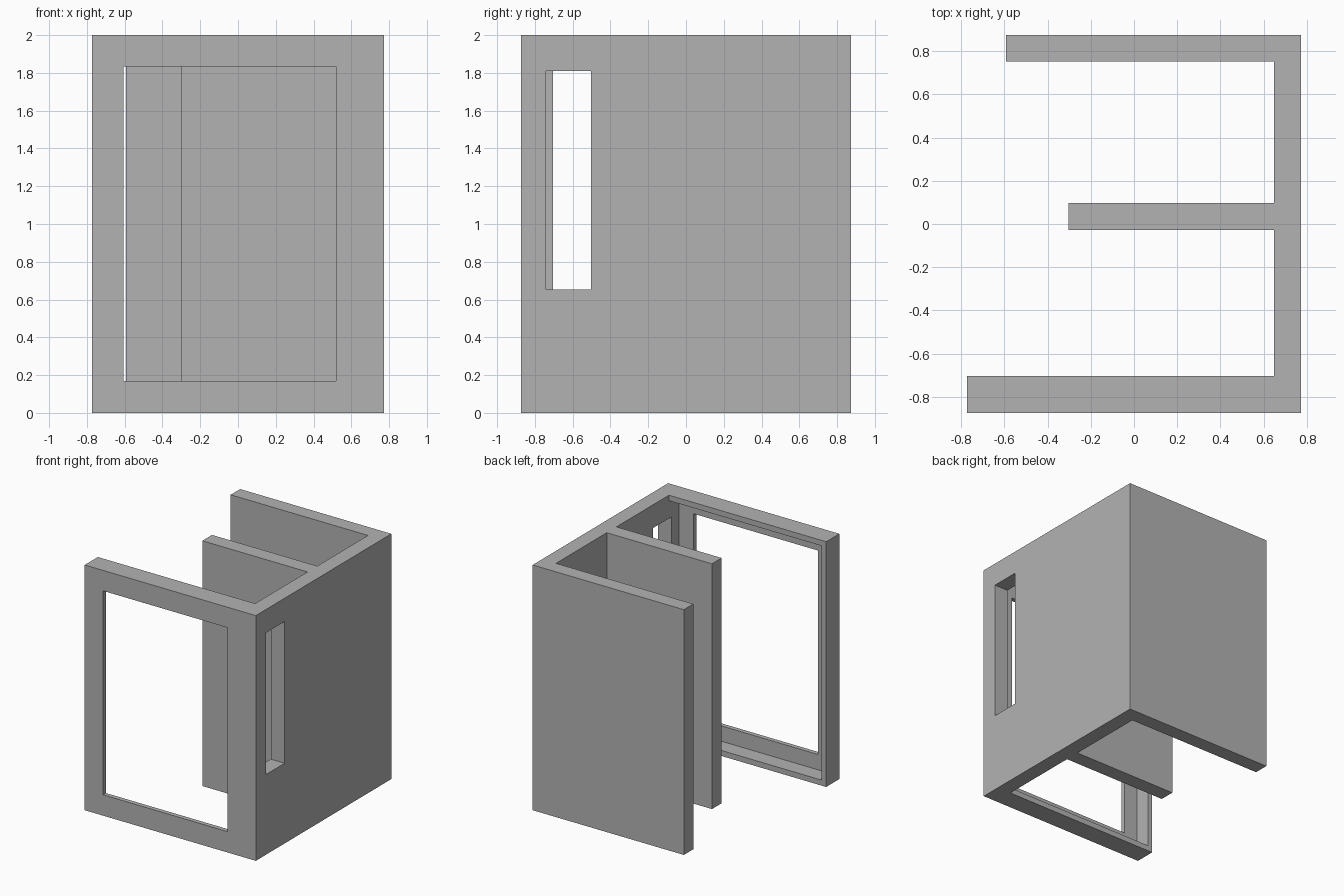
import bpy
import bmesh

default = bpy.data.objects.get("Cube")
if default:
    bpy.data.objects.remove(default, do_unlink=True)

# Single plain grey
GREY = (0.45, 0.45, 0.45, 1.0)
grey = bpy.data.materials.new("plain_grey")
grey.use_nodes = True
grey.diffuse_color = GREY
grey.node_tree.nodes["Principled BSDF"].inputs["Base Color"].default_value = GREY


def extrude_profile(name, points, z0, z1):
    """Solid made by raising a flat outline from z0 to z1."""
    bm = bmesh.new()
    face = bm.faces.new([bm.verts.new((x, y, z0)) for x, y in points])
    top = bmesh.ops.extrude_face_region(bm, geom=[face])["geom"]
    bmesh.ops.translate(bm, vec=(0, 0, z1 - z0),
                        verts=[g for g in top if isinstance(g, bmesh.types.BMVert)])
    bmesh.ops.recalc_face_normals(bm, faces=bm.faces)
    mesh = bpy.data.meshes.new(name)
    bm.to_mesh(mesh)
    bm.free()
    mesh.materials.append(grey)
    obj = bpy.data.objects.new(name, mesh)
    bpy.context.collection.objects.link(obj)
    return obj


def cut_box(target, name, xs, ys, zs):
    """Subtract a box from the target and discard the cutter."""
    (x0, x1), (y0, y1) = xs, ys
    cutter = extrude_profile(name, [(x0, y0), (x1, y0), (x1, y1), (x0, y1)], *zs)
    cutter.hide_render = True
    mod = target.modifiers.new(name, "BOOLEAN")
    mod.operation = "DIFFERENCE"
    mod.solver = "EXACT"
    mod.object = cutter
    bpy.context.view_layer.objects.active = target
    bpy.ops.object.modifier_apply(modifier=mod.name)
    bpy.data.objects.remove(cutter, do_unlink=True)


# Side wall with three panels: front, middle shelf and back
W, D, H = 0.772, 0.873, 2.0
INNER = 0.647        # inside face of the side wall
FRONT_IN = -0.704    # inside face of the front panel
outline = [(W, -D), (W, D), (-0.592, D), (-0.592, 0.751), (INNER, 0.751),
           (INNER, 0.097), (-0.302, 0.097), (-0.302, -0.028), (INNER, -0.028),
           (INNER, FRONT_IN), (-W, FRONT_IN), (-W, -D)]
housing = extrude_profile("housing", outline, 0, H)

# Recess behind the front panel, leaving a thin lip around the window
cut_box(housing, "recess_cutter", (-0.73, INNER), (-0.836, -0.6), (0.045, H - 0.045))
# Window opening through the lip
cut_box(housing, "window_cutter", (-0.606, 0.518), (-1, -0.75), (0.17, 1.833))
# Tall slot through the side wall
cut_box(housing, "slot_cutter", (0.6, 1), (-0.74, -0.502), (0.654, 1.81))
